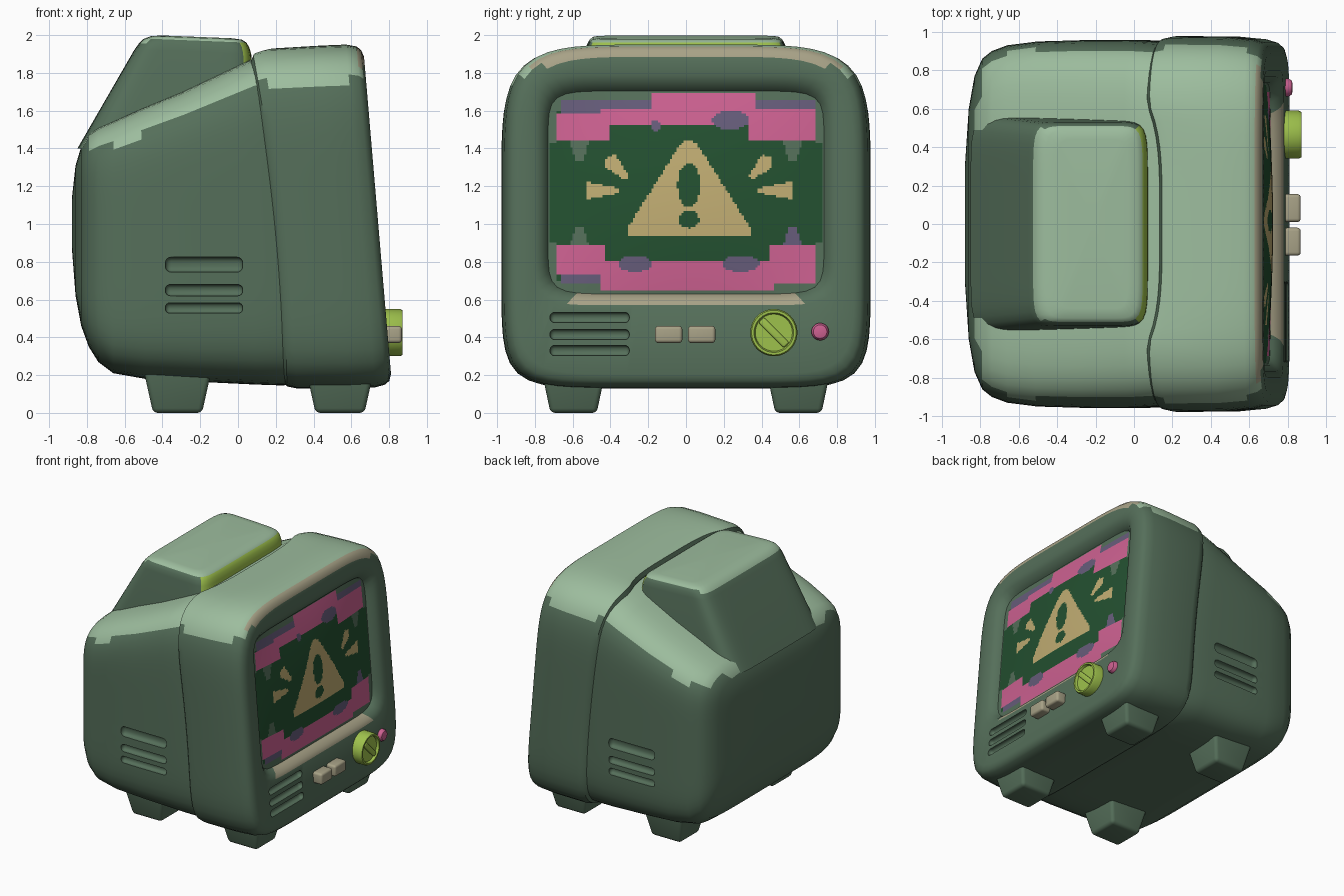
import bpy, bmesh
from math import sin, cos, pi, radians
from mathutils import Matrix, Vector

if "Cube" in bpy.data.objects:
    bpy.data.objects.remove(bpy.data.objects["Cube"])


def material(name, rgb):
    linear = [(c / 255 / 12.92) if c < 11 else ((c / 255 + 0.055) / 1.055) ** 2.4 for c in rgb]
    m = bpy.data.materials.new(name)
    m.use_nodes = True
    m.diffuse_color = (*linear, 1)
    bsdf = m.node_tree.nodes["Principled BSDF"]
    bsdf.inputs["Base Color"].default_value = (*linear, 1)
    bsdf.inputs["Roughness"].default_value = 0.7
    return m


GREEN, LIGHT, CREAM, DARK, PINK, MAUVE, SAND, LIME = range(8)
PALETTE = [
    material("casing green", (85, 111, 90)),
    material("pale green", (157, 189, 158)),
    material("cream", (168, 162, 135)),
    material("screen dark green", (35, 80, 48)),
    material("pink", (205, 97, 145)),
    material("mauve", (102, 92, 122)),
    material("sand", (192, 172, 114)),
    material("lime", (158, 193, 76)),
]


def finish(name, bm, color=GREEN, angle=40):
    """Turn a bmesh into a smooth-shaded object with the shared palette."""
    mesh = bpy.data.meshes.new(name)
    bm.to_mesh(mesh)
    bm.free()
    obj = bpy.data.objects.new(name, mesh)
    bpy.context.collection.objects.link(obj)
    for m in PALETTE:
        mesh.materials.append(m)
    paint(obj, lambda c, n: color)
    smooth(obj, angle)
    return obj


def activate(obj):
    bpy.ops.object.select_all(action='DESELECT')
    obj.select_set(True)
    bpy.context.view_layer.objects.active = obj


def smooth(obj, angle=40):
    activate(obj)
    bpy.ops.object.shade_smooth_by_angle(angle=radians(angle))


def paint(obj, rule):
    for p in obj.data.polygons:
        p.material_index = rule(p.center, p.normal)


def loft(name, rings, color=GREEN, angle=40):
    """Skin a list of point rings and close both ends."""
    bm = bmesh.new()
    rows = [[bm.verts.new(p) for p in ring] for ring in rings]
    n = len(rows[0])
    for a, b in zip(rows, rows[1:]):
        for i in range(n):
            j = (i + 1) % n
            bm.faces.new((a[i], a[j], b[j], b[i]))
    caps = [bm.faces.new(rows[0]), bm.faces.new(rows[-1])]
    bmesh.ops.poke(bm, faces=caps)
    bmesh.ops.recalc_face_normals(bm, faces=bm.faces)
    return finish(name, bm, color, angle)


def squircle(n_top, n_bottom, steps=112):
    """Unit rounded square with its own sharpness above and below."""
    points = []
    for i in range(steps):
        c, s = cos(2 * pi * i / steps), sin(2 * pi * i / steps)
        n = n_top if s > 0 else n_bottom
        r = (abs(c) ** n + abs(s) ** n) ** (-1 / n)
        points.append((c * r, s * r))
    return points


def rounded_box(name, loc, size, bevel, color=GREEN, taper=1, tilt=0):
    bm = bmesh.new()
    bmesh.ops.create_cube(bm, size=1)
    for v in bm.verts:
        k = taper if v.co.z < 0 else 1
        v.co = Vector((v.co.x * size[0] * k, v.co.y * size[1] * k, v.co.z * size[2]))
    bmesh.ops.bevel(bm, geom=bm.edges[:], offset=bevel, segments=4, profile=0.5, affect='EDGES')
    bm.transform(Matrix.Translation(loc) @ Matrix.Rotation(tilt, 4, 'X'))
    return finish(name, bm, color)


def cut_slots(obj, slots):
    for loc, size in slots:
        cutter = rounded_box("slot_cutter", loc, size, 0.45 * min(size))
        cutter.hide_render = True
        mod = obj.modifiers.new("slot", 'BOOLEAN')
        mod.operation, mod.solver, mod.object = 'DIFFERENCE', 'EXACT', cutter
        activate(obj)
        bpy.ops.object.modifier_apply(modifier=mod.name)
        bpy.data.objects.remove(cutter)
    smooth(obj)


def front(z):
    return 0.785 - 0.085 * (z - 0.5)


def seam(z, y=1):
    notch = 0.07 * max(0, 1 - (y / 0.62) ** 4) if z > 1.7 else 0
    return 0.24 - 0.05 * z * z + notch


def section(a, bottom, top, n_top, n_bottom, x_at):
    mid, half = (top + bottom) / 2, (top - bottom) / 2
    ring = [(a * u, mid + half * v) for u, v in squircle(n_top, n_bottom)]
    return [(x_at(y, z), y, z) for y, z in ring]


# Front shell: half width, bottom, top, blend from seam to front, offset
shell = [(.86, .24, 1.78, 0, .04), (.945, .165, 1.88, 0, 0), (.968, .14, 1.915, 0, .02),
         (.978, .13, 1.93, 0, .07), (.975, .13, 1.945, .6, 0), (.962, .135, 1.95, 1, -.09),
         (.945, .15, 1.94, 1, -.035), (.925, .17, 1.92, 1, -.012), (.89, .205, 1.885, 1, 0)]
# Recess around the screen
recess = [(.80, .57, 1.79, 1, 0), (.765, .60, 1.755, 1, -.015),
          (.735, .625, 1.71, 1, -.05), (.72, .64, 1.69, 1, -.1)]
rings = []
for row in shell + recess:
    a, bottom, top, t, off = row
    sharp = (5.5, 7.5) if row in shell else (10, 10)
    rings.append(section(a, bottom, top, *sharp,
                         lambda y, z: seam(z, y) * (1 - t) + front(z) * t + off))
front_shell = loft("front_shell", rings)
cut_slots(front_shell, [((front(z), -.51, z), (.07, .42, .055)) for z in (.33, .415, .505)])


def shell_color(c, n):
    edge = c.x > front(c.z) - 0.05
    if edge and c.z > 1.82 and abs(c.y) < 0.87 and n.x < 0.97 and n.z > 0:
        return CREAM
    if 0.57 < c.z < 0.68 and abs(c.y) < 0.6 and n.z > 0.3:
        return CREAM
    return LIGHT if c.z > 1.5 and n.z > 0.45 else GREEN


paint(front_shell, shell_color)

# Rear body: x, how far it follows the seam, half width, bottom, top
body = [(.31, 1, .93, .17, 1.87), (.19, 1, .95, .145, 1.87), (.05, .9, .957, .15, 1.815),
        (-.25, .5, .957, .165, 1.70), (-.5, .2, .95, .18, 1.61), (-.66, 0, .93, .21, 1.545),
        (-.74, 0, .90, .27, 1.51), (-.79, 0, .86, .35, 1.475), (-.83, 0, .77, .46, 1.41),
        (-.86, 0, .6, .62, 1.31), (-.88, 0, .3, .88, 1.13)]
rear_body = loft("rear_body", [
    section(a, bottom, top, 6.5, 7, lambda y, z: x + w * (seam(z) - 0.19))
    for x, w, a, bottom, top in body])
cut_slots(rear_body, [((-.18, side * .955, z), (.41, .07, h))
                      for side in (-1, 1) for z, h in ((.785, .08), (.65, .06), (.555, .055))])
paint(rear_body, lambda c, n: LIGHT if c.z > 1.3 and n.z > 0.45 else GREEN)

# Raised hump on the back: rear x, front x, half width, height
hump = []
for x0, x1, half, z in [(-.85, .10, .565, 1.40), (-.55, .07, .53, 1.92), (-.525, .06, .523, 1.955),
                        (-.50, .045, .51, 1.98), (-.46, .02, .49, 1.995), (-.40, -.03, .44, 2.0)]:
    mid, length = (x0 + x1) / 2, (x1 - x0) / 2
    hump.append([(mid + length * u, half * v, z - (0.04 * max(0, mid + length * u + 0.45) if z > 1.9 else 0))
                 for u, v in squircle(9, 9)])
rear_hump = loft("rear_hump", hump)
paint(rear_hump, lambda c, n: LIME if n.x > 0.6 else LIGHT if n.z > 0.7 else GREEN)

# Feet
for x, place in ((-.32, "rear"), (.54, "front")):
    for side, hand in ((-1, "near"), (1, "far")):
        rounded_box(f"{place}_{hand}_foot", (x, side * .595, .125), (.37, .35, .25), .025, taper=.7)


# Screen artwork: convex shapes painted in order
def box(y0, y1, z0, z1):
    return [(y0, z0), (y1, z0), (y1, z1), (y0, z1)]


def inside(poly, y, z):
    turns = [(b[0] - a[0]) * (z - a[1]) - (b[1] - a[1]) * (y - a[0])
             for a, b in zip(poly, poly[1:] + poly[:1])]
    return min(turns) >= 0 or max(turns) <= 0


def oval(y, z, ry, rz):
    return [(y + ry * cos(k * pi / 8), z + rz * sin(k * pi / 8)) for k in range(16)]


art = [(DARK, box(-.72, .72, .9, 1.43)), (DARK, box(-.68, .68, .7, 1.6)),
       (MAUVE, box(-.66, .68, 1.56, 1.66)), (MAUVE, box(-.66, .66, .68, .74)),
       (PINK, box(-.68, -.40, 1.44, 1.59)), (PINK, box(-.45, -.18, 1.53, 1.61)),
       (PINK, box(-.18, .37, 1.53, 1.69)), (PINK, box(.33, .68, 1.44, 1.61)),
       (MAUVE, oval(.235, 1.55, .1, .05)), (MAUVE, oval(-.16, 1.52, .03, .03)),
       (PINK, box(-.68, -.43, .73, .89)), (PINK, box(-.45, .46, .65, .81)),
       (PINK, box(.44, .68, .69, .89)), (MAUVE, oval(-.27, .79, .09, .045)),
       (MAUVE, oval(.29, .79, .1, .045))]
for side in (-1, 1):
    y = side * .565
    art.append((GREEN, [(y - .05, 1.44), (y + .05, 1.44), (y + .02, 1.33), (y - .02, 1.33)]))
    art.append((GREEN if side < 0 else MAUVE, [(y - .05, .89), (y + .05, .89), (y + .02, .98), (y - .02, .98)]))

# Warning sign, measured from its own axis; rays are mirrored
SIGN_Y = 0.015
triangle = [(-.04, 1.43), (0, 1.445), (.04, 1.43), (.325, .98), (.325, .935), (-.325, .935), (-.325, .98)]
marks = [oval(0, 1.205, .06, .118), oval(0, 1.025, .055, .047)]
rays = [[(.44, 1.35), (.39, 1.37), (.315, 1.25), (.34, 1.235), (.44, 1.3)],
        [(.545, 1.225), (.37, 1.19), (.37, 1.165), (.545, 1.13)]]


def screen_color(c, n):
    u = c.y - SIGN_Y
    if any(inside(m, u, c.z) for m in marks):
        return DARK
    if inside(triangle, u, c.z) or any(inside(r, abs(u), c.z) for r in rays):
        return SAND
    for color, poly in reversed(art):
        if inside(poly, c.y, c.z):
            return color
    return GREEN


# Bulged screen
bm = bmesh.new()
bmesh.ops.create_grid(bm, x_segments=120, y_segments=90, size=1)
for v in bm.verts:
    u, w = v.co.x, v.co.y
    z = 1.165 + 0.54 * w
    v.co = (front(z) - 0.065 + 0.05 * (1 - u * u) * (1 - w * w), 0.735 * u, z)
screen = finish("screen", bm)
paint(screen, screen_color)


# Controls
def disc(name, y, z, profile, color):
    base = front(z)
    loft(name, [[(base + x, y + r * cos(k * pi / 20), z + r * sin(k * pi / 20)) for k in range(40)]
                for x, r in profile], color, 35)


for y in (-.092, .083):
    rounded_box("cream_button", (front(.41) + .03, y, .415), (.09, .145, .09), .018, CREAM)
disc("dial", .465, .425, [(-.03, .125), (.065, .125), (.08, .118), (.08, .105), (.06, .098)], LIME)
rounded_box("dial_pointer", (front(.425) + .06, .465, .425), (.035, .04, .19), .01, LIME, tilt=radians(45))
disc("pink_button", .71, .43, [(-.03, .046), (.015, .046), (.03, .036), (.034, .02)], PINK)
